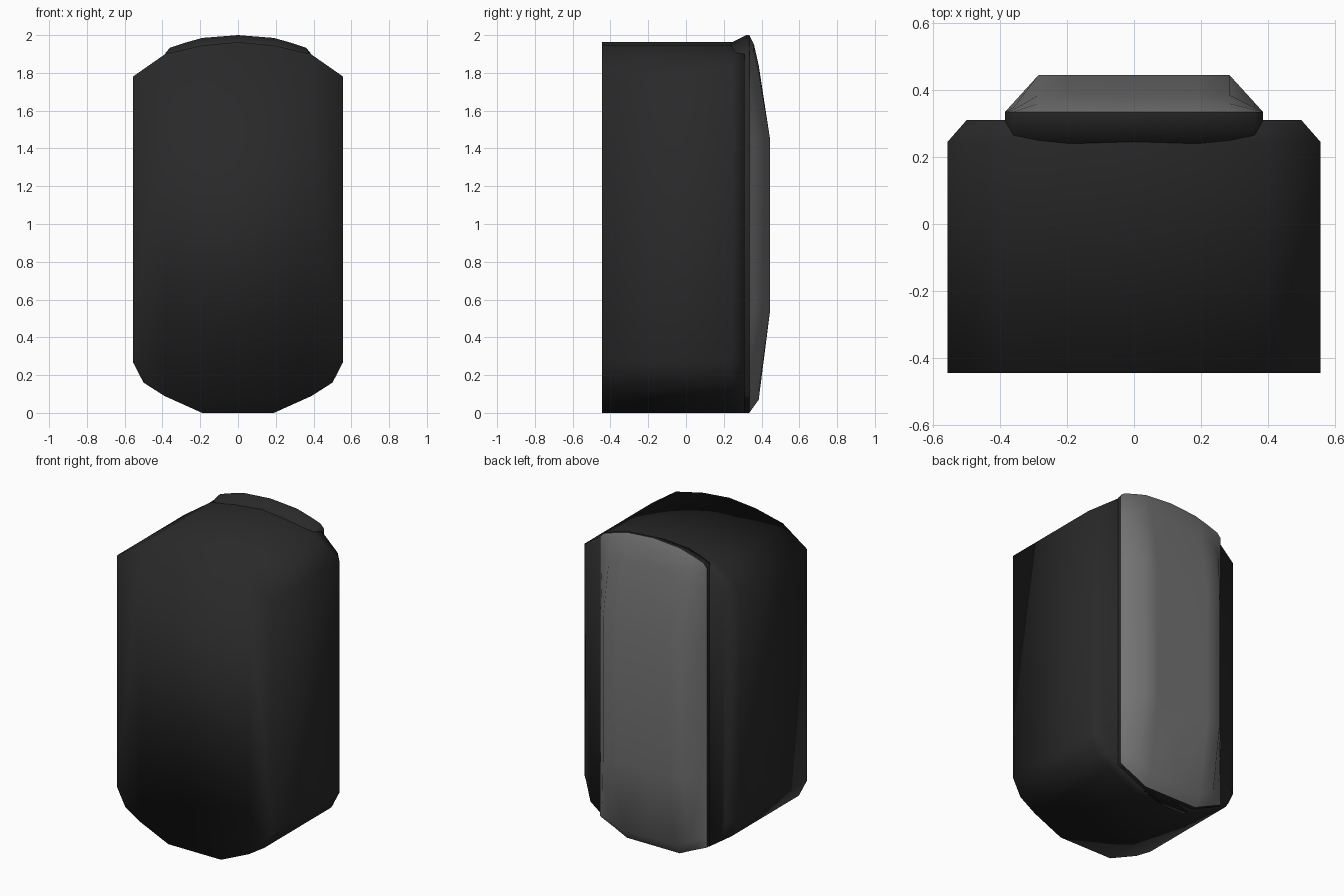
import bpy, bmesh

if "Cube" in bpy.data.objects:
    bpy.data.objects.remove(bpy.data.objects["Cube"])


def material(name, v):
    m = bpy.data.materials.new(name)
    m.diffuse_color = (v, v, v, 1)
    m.use_nodes = True
    m.node_tree.nodes["Principled BSDF"].inputs["Base Color"].default_value = m.diffuse_color
    return m


def finish(name, bm, mat):
    bmesh.ops.recalc_face_normals(bm, faces=bm.faces)
    mesh = bpy.data.meshes.new(name)
    bm.to_mesh(mesh)
    bm.free()
    mesh.materials.append(mat)
    mesh.shade_smooth()
    ob = bpy.data.objects.new(name, mesh)
    bpy.context.collection.objects.link(ob)
    return ob


def mirror(half):
    """Close a right-half profile (bottom to top) across x = 0."""
    return half + [(-x, z) for x, z in reversed(half) if x > 0]


def loft(name, rings, mat, cap_back=True):
    """Skin (y, outline) rings, capping the front and optionally the back."""
    bm = bmesh.new()
    loops = [[bm.verts.new((x, y, z)) for x, z in pts] for y, pts in rings]
    n = len(loops[0])
    for a, b in zip(loops, loops[1:]):
        for i in range(n):
            j = (i + 1) % n
            bm.faces.new((a[i], a[j], b[j], b[i]))
    bm.faces.new(loops[0])
    if cap_back:
        bm.faces.new(loops[-1])
    return finish(name, bm, mat)


dark = material("dark", 0.022)
grey = material("grey", 0.17)

# Main body: rounded outline with chamfered rear side edges
side = [(0.19, 0), (0.39, 0.09), (0.50, 0.16), (0.557, 0.27),
        (0.557, 1.78), (0.385, 1.90), (0.19, 1.945), (0, 1.963)]
body = mirror(side)
rear = mirror([(min(x, 0.50), z) for x, z in side[:2]] + [(0.47, 0.15), (0.50, 0.27), (0.50, 1.79)] + side[5:])
loft("body", [(-0.445, body), (0.245, body), (0.31, rear)], dark)

# Raised rim around the rear panel: columns of (x, bottom, top)
columns = [(0, 0, 2.0), (0.19, 0, 1.985), (0.285, 0.045, 1.958),
           (0.36, 0.078, 1.933), (0.385, 0.09, 1.905)]


def rim_outline(drop):
    return mirror([(x, b) for x, b, t in columns] +
                  [(x, t - drop) for x, b, t in reversed(columns)])


def clean(pts):
    # drop the doubled centre bottom point's duplicate seam
    return [p for i, p in enumerate(pts) if p != pts[i - 1]]


loft("panel_rim", [(0.23, clean(rim_outline(0.045))), (0.318, clean(rim_outline(0))),
                   (0.335, clean(rim_outline(0)))], dark, cap_back=False)

# Domed rear panel: grid of columns with a crest depth per row
full = [(-x, b, t) for x, b, t in reversed(columns[1:])] + columns
bm = bmesh.new()
grid = []
for x, b, t in full:
    k = min(1, (0.385 - abs(x)) / 0.1)
    rows = [(b, 0.335), (b + 0.07, 0.385), (0.54, 0.445), (1.45, 0.445),
            (t - 0.16, 0.385), (t - 0.05, 0.36), (t, 0.335)]
    grid.append([bm.verts.new((x, 0.335 + k * (y - 0.335), z)) for z, y in rows])
for a, c in zip(grid, grid[1:]):
    for i in range(len(a) - 1):
        bm.faces.new((c[i], a[i], a[i + 1], c[i + 1]))
mesh_normal_fix = finish("rear_panel", bm, grey)
if sum(p.normal.y for p in mesh_normal_fix.data.polygons) < 0:
    mesh_normal_fix.data.flip_normals()
